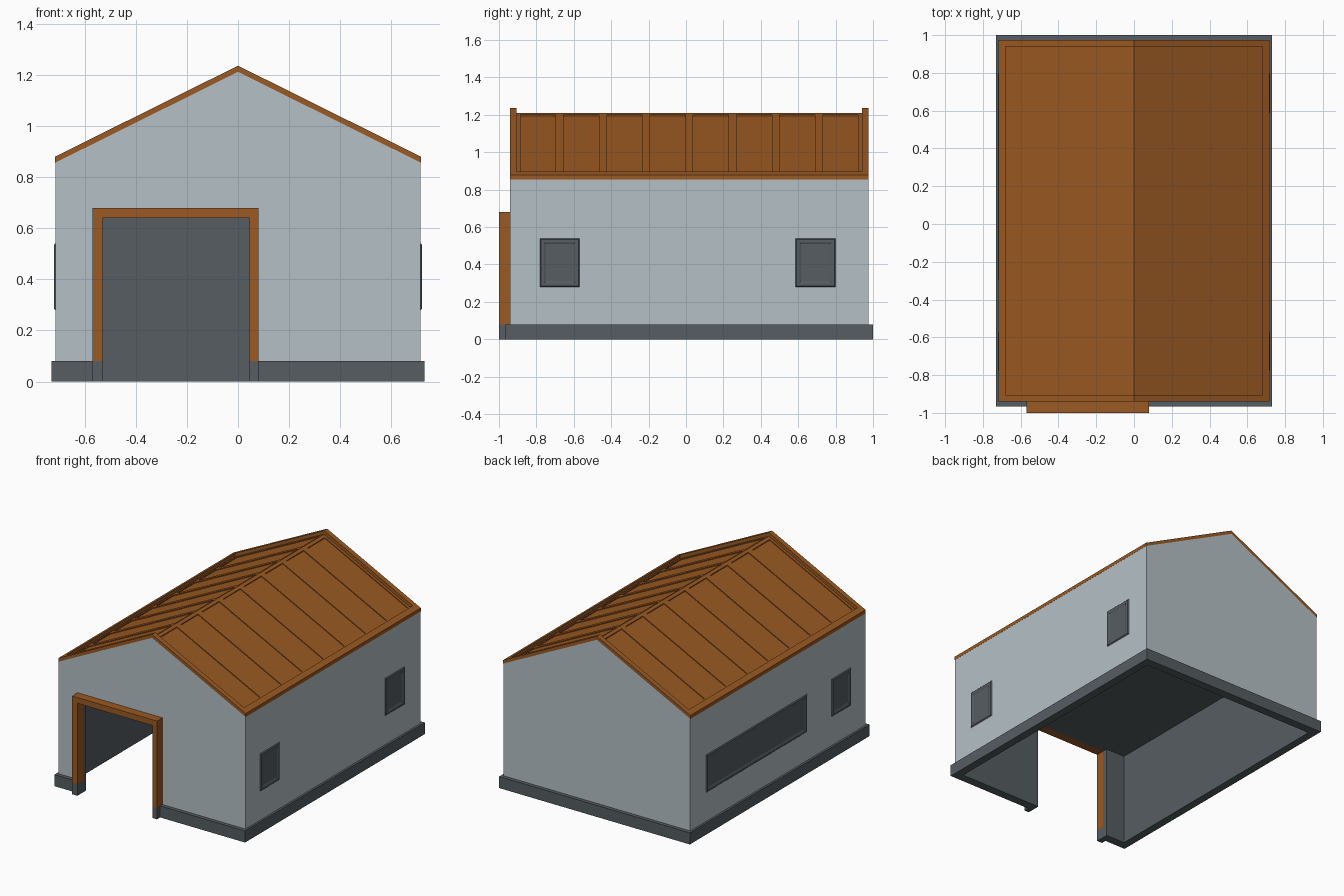
import bpy, bmesh

if "Cube" in bpy.data.objects:
    bpy.data.objects.remove(bpy.data.objects["Cube"])


def material(name, rgb):
    m = bpy.data.materials.new(name)
    m.diffuse_color = (*rgb, 1)
    m.use_nodes = True
    m.node_tree.nodes["Principled BSDF"].inputs["Base Color"].default_value = m.diffuse_color
    return m


WALL = material("pale_grey_wall", (0.46, 0.53, 0.56))
DARK = material("dark_grey", (0.092, 0.110, 0.120))
RUST = material("rust_orange", (0.325, 0.100, 0.016))


def finish(name, bm, *mats):
    bmesh.ops.recalc_face_normals(bm, faces=bm.faces)
    me = bpy.data.meshes.new(name)
    bm.to_mesh(me)
    bm.free()
    for m in mats:
        me.materials.append(m)
    ob = bpy.data.objects.new(name, me)
    bpy.context.collection.objects.link(ob)
    return ob


def prism(name, pts, y0, y1, *mats, rule=None):
    """Extrude an x-z outline from y0 to y1; rule picks the material slot."""
    bm = bmesh.new()
    f = bm.faces.new([bm.verts.new((x, y0, z)) for x, z in pts])
    r = bmesh.ops.extrude_face_region(bm, geom=[f])
    for v in r["geom"]:
        if isinstance(v, bmesh.types.BMVert):
            v.co.y = y1
    bmesh.ops.recalc_face_normals(bm, faces=bm.faces)
    if rule:
        for f in bm.faces:
            f.material_index = rule(f.normal, f.calc_center_median())
    return finish(name, bm, *mats)


def box(name, x0, x1, y0, y1, z0, z1, *mats, rule=None):
    return prism(name, [(x0, z0), (x1, z0), (x1, z1), (x0, z1)], y0, y1, *mats, rule=rule)


W, YF, YB = 0.715, -0.94, 0.975      # wall half width, front and back
RIM = 0.035                          # roof rim and gable wall thickness
SLOPE = 0.497
DX0, DX1, DZ = -0.53, 0.045, 0.64    # door opening


def roof_z(x, peak):
    return peak - SLOPE * abs(x)


# gable walls: pale outside, dark inside
def gable_rule(sign):
    return lambda n, c: 0 if n.y * sign > 0.9 or abs(c.x) > W - 0.01 else 1


eave = roof_z(W, 1.212)
prism("front_wall", [(-W, 0), (DX0, 0), (DX0, DZ), (DX1, DZ), (DX1, 0), (W, 0),
                     (W, eave), (0, 1.212), (-W, eave)],
      YF, YF + RIM, WALL, DARK, rule=gable_rule(-1))
prism("back_wall", [(-W, 0), (W, 0), (W, eave), (0, 1.212), (-W, eave)],
      YB - RIM, YB, WALL, DARK, rule=gable_rule(1))

# side walls and inner ceiling
for s, side in ((1, "right"), (-1, "left")):
    x0, x1 = sorted((s * 0.675, s * W))
    box(side + "_wall", x0, x1, YF + RIM, YB - RIM, 0, eave, WALL, DARK,
        rule=lambda n, c, s=s: 0 if n.x * s > 0.9 else 1)
box("ceiling", -0.675, 0.675, YF + RIM, YB - RIM, DZ, DZ + 0.02, DARK)

# foundation strip around the walls, open at the door
box("base_right", W, 0.73, -0.965, 1.0, 0, 0.08, DARK)
box("base_left", -0.73, -W, -0.965, 1.0, 0, 0.08, DARK)
box("base_back", -W, W, YB, 1.0, 0, 0.08, DARK)
box("base_front_left", -W, -0.57, -0.965, YF, 0, 0.08, DARK)
box("base_front_right", 0.08, W, -0.965, YF, 0, 0.08, DARK)

# door frame with dark feet
prism("door_frame", [(-0.57, 0.08), (DX0, 0.08), (DX0, DZ), (DX1, DZ), (DX1, 0.08),
                     (0.08, 0.08), (0.08, 0.68), (-0.57, 0.68)], -1, YF, RUST)
box("door_foot_left", -0.57, DX0, -1, YF, 0, 0.08, DARK)
box("door_foot_right", DX1, 0.08, -1, YF, 0, 0.08, DARK)


# roof parts: sloped strips between x0 and x1, bottom and top given as ridge heights
def slope_strip(name, x0, x1, low, high, y0, y1):
    for s, side in ((1, "right"), (-1, "left")):
        prism(f"{name}_{side}", [(s * x0, roof_z(x0, low)), (s * x1, roof_z(x1, low)),
                                 (s * x1, roof_z(x1, high)), (s * x0, roof_z(x0, high))],
              y0, y1, RUST)


YI, YJ = YF + RIM, YB - RIM
slope_strip("gable_rim_front", 0, 0.717, 1.212, 1.236, YF, YI)
slope_strip("gable_rim_back", 0, 0.717, 1.212, 1.236, YJ, YB)
slope_strip("eave_rim", 0.68, 0.717, 1.212, 1.236, YI, YJ)
slope_strip("roof_deck", 0, 0.68, 1.18, 1.205, YI, YJ)
slope_strip("ridge_strip", 0, 0.02, 1.2, 1.211, YI, YJ)
slope_strip("eave_strip", 0.655, 0.68, 1.2, 1.211, YI, YJ)
for i in range(9):
    y = 0.0175 + (i - 4) * 0.231
    slope_strip(f"roof_rib_{i}", 0.02, 0.655, 1.2, 1.211,
                max(y - 0.021, YI), min(y + 0.021, YJ))


# windows: bevelled frame ring around a set-back pane
def window(name, s, y0, y1, z0=0.28, z1=0.54):
    bm = bmesh.new()
    rings = []
    for inset, out in ((0, 0), (0.006, 0.006), (0.022, 0.006), (0.03, 0.002)):
        a, b, c, d = y0 + inset, y1 - inset, z0 + inset, z1 - inset
        rings.append([bm.verts.new((s * (W + out), y, z))
                      for y, z in ((a, c), (b, c), (b, d), (a, d))])
    for r, q in zip(rings, rings[1:]):
        for i in range(4):
            j = (i + 1) % 4
            bm.faces.new((r[i], r[j], q[j], q[i]))
    bm.faces.new(rings[-1])
    bm.faces.new(rings[0][::-1])
    finish(name, bm, DARK)


window("right_window_front", 1, -0.78, -0.57)
window("right_window_back", 1, 0.585, 0.80)
window("left_window_front", -1, -0.78, -0.57)
window("left_window_long", -1, -0.30, 0.80)
